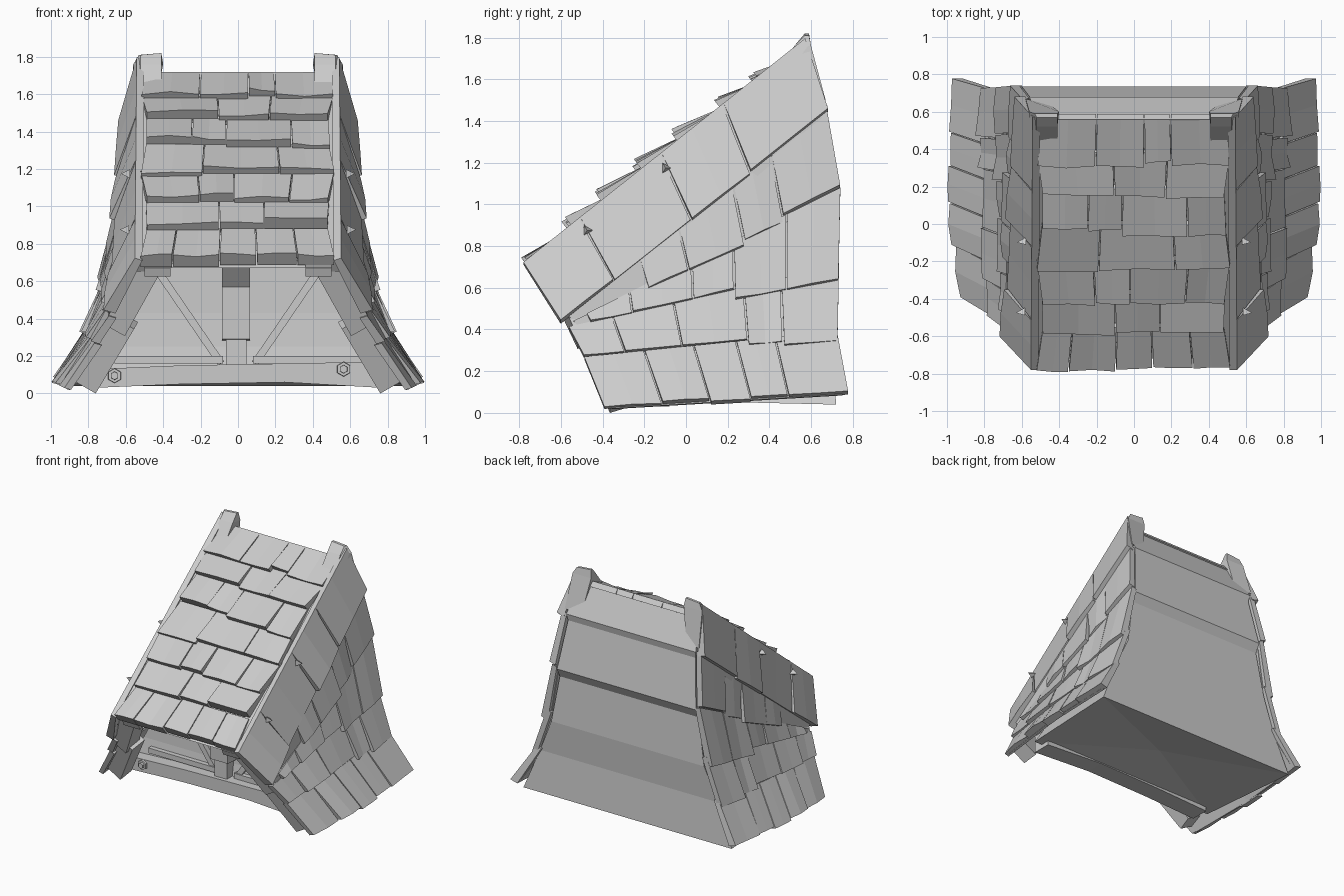
import bpy, bmesh, math, random
from mathutils import Vector, Matrix

random.seed(4)
default_cube = bpy.data.objects.get("Cube")
if default_cube:
    bpy.data.objects.remove(default_cube, do_unlink=True)

grey = bpy.data.materials.new("stone_grey")
grey.use_nodes = True
grey.diffuse_color = (0.6, 0.6, 0.6, 1)
shader = grey.node_tree.nodes["Principled BSDF"]
shader.inputs["Base Color"].default_value = grey.diffuse_color
shader.inputs["Roughness"].default_value = 0.9


def finish(bm, name, mirrored=False):
    """Turn a bmesh into a named object, optionally mirrored across x."""
    bmesh.ops.recalc_face_normals(bm, faces=bm.faces)
    mesh = bpy.data.meshes.new(name)
    bm.to_mesh(mesh)
    bm.free()
    mesh.materials.append(grey)
    obj = bpy.data.objects.new(name, mesh)
    bpy.context.collection.objects.link(obj)
    if mirrored:
        obj.modifiers.new("mirror", "MIRROR").use_mirror_merge = False
    return obj


def loft(bm, rings):
    """Skin a stack of rings and cap both ends; returns the last cap."""
    loops = [[bm.verts.new(p) for p in ring] for ring in rings]
    for a, b in zip(loops, loops[1:]):
        for i in range(len(a)):
            j = (i + 1) % len(a)
            bm.faces.new((a[i], a[j], b[j], b[i]))
    bm.faces.new(loops[0])
    return bm.faces.new(loops[-1])


def beam(bm, start, end, width, depth, side=(0, 1, 0), taper=1.0):
    """Rectangular timber between two points."""
    start, end = Vector(start), Vector(end)
    along = (end - start).normalized()
    d = (Vector(side) - along * along.dot(Vector(side))).normalized()
    w = along.cross(d)
    corners = [w * a * width / 2 + d * b * depth / 2
               for a, b in ((-1, -1), (1, -1), (1, 1), (-1, 1))]
    loft(bm, [[start + c for c in corners], [end + c * taper for c in corners]])


def jitter(amount):
    return random.uniform(-amount, amount)


def shingle(bm, surface, normal, v0, v1, s0, s1, lift):
    """Wedge tile: tucked in at its upper edge, lifted at its lower edge."""
    n = Vector(normal).normalized()
    rings = []
    steps = 3
    for k in range(steps):
        s = s0 + (s1 - s0) * k / (steps - 1)
        low = surface(v1, s)
        high = surface(v0, s)
        out = lift + jitter(0.012)
        rings.append([high - n * 0.03, high + n * 0.012,
                      low + n * out, low - n * 0.015])
    loft(bm, rings)


def tile_row(bm, surface, normal, v0, v1, count, lift, ragged, start=0.0):
    """Row of uneven tiles with staggered lower edges."""
    cuts = [start + (1 - start) * (i + jitter(0.25) * (0 < i < count)) / count
            for i in range(count + 1)]
    for a, b in zip(cuts, cuts[1:]):
        shingle(bm, surface, normal, v0 - 0.1 * (v0 > 0),
                v1 + jitter(ragged), a, b - 0.006, lift + jitter(0.012))


# Solid core: each layer is front (half width, y, z) and back (half width, y, z)
layers = [((.50, -.72, .67), (.50, .56, 1.72)),
          ((.52, -.12, 1.09), (.56, .68, 1.47)),
          ((.53, -.11, .95), (.55, .67, 1.42)),
          ((.56, -.11, .75), (.60, .735, 1.05)),
          ((.57, -.11, .65), (.60, .70, .98)),
          ((.64, -.11, .43), (.66, .72, .62)),
          ((.73, -.12, .25), (.77, .70, .36)),
          ((.84, -.15, .06), (.90, .72, .04))]
bm = bmesh.new()
base = loft(bm, [[(-f[0],) + f[1:], f, b, (-b[0],) + b[1:]] for f, b in layers])
hub = bmesh.ops.poke(bm, faces=[base])["verts"][0]
hub.co.z += 0.05
finish(bm, "core_walls")

# Flared side cladding: row lines run from the front edge to the back edge
row_lines = [((.54, -.78, .72), (.53, .58, 1.80)),
             ((.67, -.60, .43), (.595, .69, 1.45)),
             ((.675, -.58, .42), (.63, .755, 1.04)),
             ((.68, -.56, .41), (.685, .74, .67)),
             ((.765, -.48, .25), (.785, .73, .36)),
             ((.91, -.39, .02), (.93, .785, .09))]


def side_surface(v, s):
    v = max(v, 0)
    k = min(int(v), len(row_lines) - 2)
    a, b = (Vector(f).lerp(Vector(r), s)
            for f, r in (row_lines[k], row_lines[k + 1]))
    p = a.lerp(b, v - k)
    p.x += 0.03 * math.sin(math.pi * s) * min(v, 5) / 5
    p.z = max(p.z, 0.015)
    return p


bm = bmesh.new()
side_normal = (1, 0, .3)
for row, (count, start) in enumerate(((4, 0), (4, .3), (5, .08), (5, 0), (5, 0))):
    tile_row(bm, side_surface, side_normal, row, row + 1, count, 0.035,
             0.03 if row in (0, 4) else 0.13, start)
    # plain lining behind the tiles
    shingle(bm, side_surface, side_normal, row, row + 1, .03, .97, 0)
finish(bm, "side_shingles", mirrored=True)

# Sloping, slightly bulging roof cladding
eave, ridge = Vector((0, -.74, .695)), Vector((0, .57, 1.71))
roof_normal = Vector((0, -1.03, 1.33)).normalized()
rows = 7


def roof_surface(v, s):
    p = ridge.lerp(eave, v / rows)
    p += roof_normal * 0.045 * math.sin(math.pi * min(v / rows, 1))
    p.x = (s - 0.5) * (1.0 + 0.04 * math.sin(v * 2))
    return p


bm = bmesh.new()
for row, count in enumerate((4, 3, 4, 3, 4, 3, 5)):
    tile_row(bm, roof_surface, roof_normal, row, row + 1, count, 0.055,
             0.17 if row < rows - 1 else 0.08)
finish(bm, "roof_shingles")

# Rake timbers along the slope, with raised horns at the ridge
bm = bmesh.new()
beam(bm, (.49, -.70, .69), (.49, .55, 1.68), .1, .1, roof_normal)
beam(bm, (.43, -.72, .68), (.43, -.58, .74), .14, .12, roof_normal)
finish(bm, "rake_timber", mirrored=True)
bm = bmesh.new()
loft(bm, [[(.41, .36, 1.55), (.54, .36, 1.55), (.58, .67, 1.5), (.45, .64, 1.5)],
          [(.41, .52, 1.76), (.52, .52, 1.76), (.56, .60, 1.76), (.40, .60, 1.76)],
          [(.41, .57, 1.82), (.52, .57, 1.81), (.53, .59, 1.81), (.41, .59, 1.82)]])
finish(bm, "ridge_horn", mirrored=True)

# Small pointed nails on the rake
bm = bmesh.new()
for s in (.2, .48):
    spot = side_surface(.2, s) + Vector((.045, 0, 0))
    turn = Matrix.Rotation(math.pi / 2, 4, "Y")
    bmesh.ops.create_cone(bm, cap_ends=True, segments=3, radius1=.028, radius2=0,
                          depth=.05, matrix=Matrix.Translation(spot) @ turn)
finish(bm, "rake_nails", mirrored=True)

# Slanted corner posts under the eave, in two chunky pieces
bm = bmesh.new()
beam(bm, (.46, -.62, .70), (.65, -.46, .36), .13, .13)
beam(bm, (.61, -.45, .40), (.81, -.31, .05), .15, .13, taper=.9)
finish(bm, "corner_posts", mirrored=True)

# Bowed sill beam across the front
bm = bmesh.new()
loft(bm, [[(x, -.23, low), (x, -.23, high), (x, -.08, high), (x, -.08, low)]
          for x, low, high in ((-.77, .03, .13), (-.3, .05, .15),
                               (.25, .06, .16), (.77, .03, .17))])
finish(bm, "sill_beam")

# Hexagonal bolts with washers on the sill
bm = bmesh.new()
for x, z in ((-.66, .095), (.565, .13)):
    for radius, y in ((.042, -.23), (.024, -.245)):
        place = Matrix.Translation((x, y, z))
        bmesh.ops.create_cone(bm, cap_ends=True, segments=6, radius1=radius,
                              radius2=radius * .9, depth=.03,
                              matrix=place @ Matrix.Rotation(math.pi / 2, 4, "X"))
finish(bm, "sill_bolts")

# Centre bracket and its narrow stem
bm = bmesh.new()
loft(bm, [[(x, -.09, .28), (x, -.22, .29), (x, -.23, .57),
           (x, -.42, .80), (x, -.09, 1.0)] for x in (-.085, .065)])
beam(bm, (-.01, -.16, .1), (-.01, -.16, .32), .11, .08)
finish(bm, "centre_bracket")

# Diagonal braces and lower ledge on the recessed wall
bm = bmesh.new()
beam(bm, (.46, -.13, .70), (.09, -.13, .16), .04, .05)
beam(bm, (.08, -.14, .18), (.66, -.14, .18), .04, .05)
finish(bm, "wall_braces", mirrored=True)
